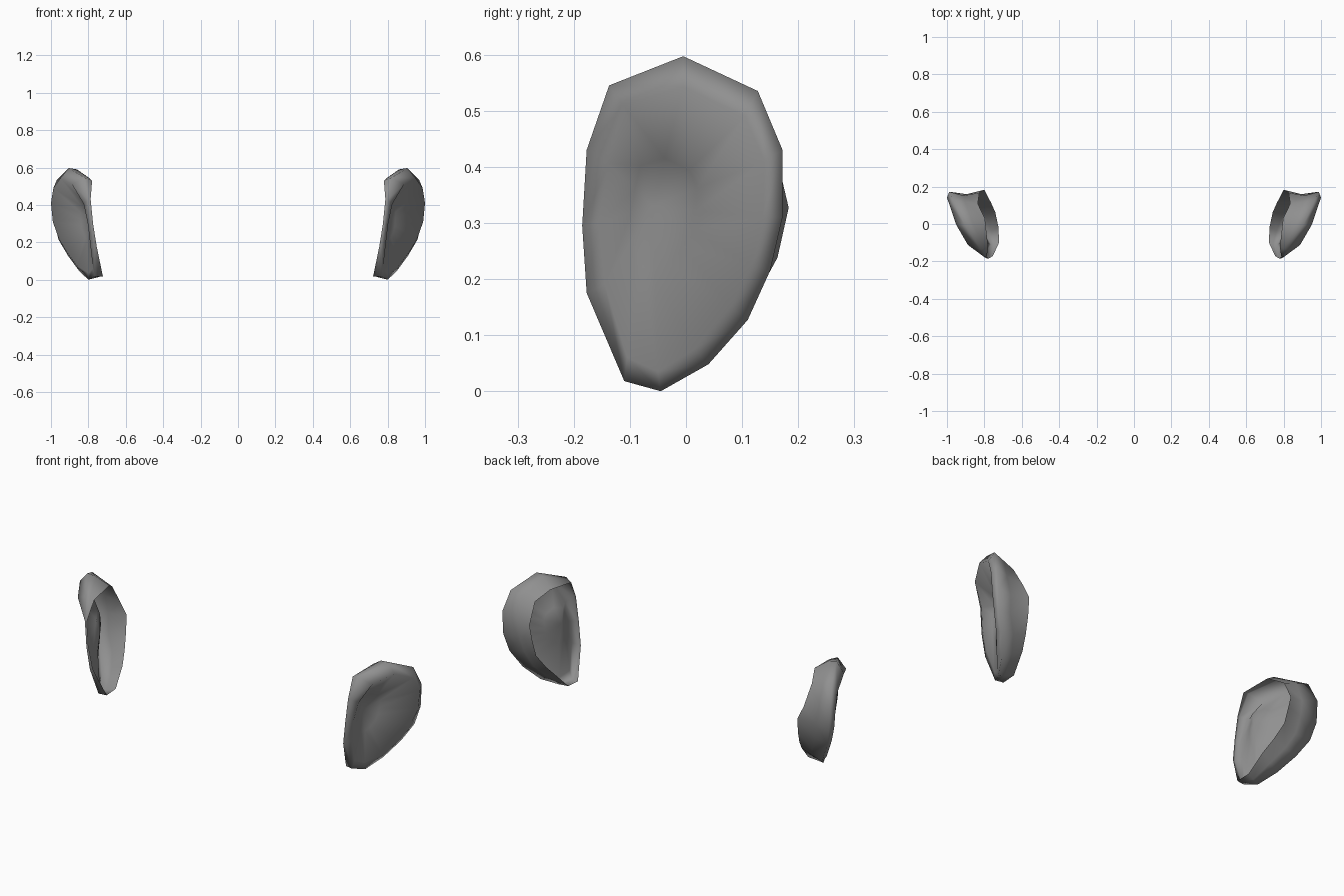
import bpy, bmesh
from mathutils import Vector

if "Cube" in bpy.data.objects:
    bpy.data.objects.remove(bpy.data.objects["Cube"])

grey = bpy.data.materials.new("warm_grey")
grey.diffuse_color = (0.28, 0.28, 0.28, 1)
grey.use_nodes = True
grey.node_tree.nodes["Principled BSDF"].inputs["Base Color"].default_value = grey.diffuse_color

# open edge against the head, clockwise from the top
BASE = [(.797, .03, .545), (.835, .108, .50), (.827, .167, .395), (.80, .183, .327),
        (.79, .163, .238), (.765, .115, .165), (.742, .064, .107), (.724, -.02, .02),
        (.722, -.10, .016), (.755, -.172, .175), (.775, -.183, .30),
        (.788, -.177, .43), (.78, -.125, .53)]
# outer rim, same order
RIM = [(.905, -.005, .597), (.968, .128, .535), (.988, .172, .43), (.982, .172, .31),
       (.96, .15, .215), (.908, .11, .127), (.85, .04, .048), (.80, -.045, 0),
       (.765, -.11, .018), (.77, -.177, .175), (.785, -.185, .295),
       (.80, -.177, .43), (.82, -.137, .545)]
# rolled lip just inside the rim
LIP = [(.95, -.005, .543), (.987, .105, .49), (1.0, .14, .41), (.99, .137, .31),
       (.96, .115, .225), (.917, .078, .15), (.86, .015, .075), (.80, -.05, .035),
       (.775, -.105, .06), (.79, -.145, .19), (.803, -.155, .30),
       (.825, -.138, .405), (.888, -.112, .51)]
# sideways shaping of the bowl
BOWL = [-.03, -.03, -.03, -.03, -.02, -.01, 0, .012, .012, .003, 0, -.005, -.03]
CENTRE = Vector((.79, -.06, .33))


def make_ear(name, side):
    bm = bmesh.new()
    base, rim, lip = ([Vector(p) for p in pts] for pts in (BASE, RIM, LIP))
    # waist of the outer shell: pinched at the back, raised at the top
    waist = [a.lerp(b, .52) for a, b in zip(base, rim)]
    waist[0] += Vector((.008, -.01, .018))
    for k in (2, 3, 4):
        waist[k].y -= .018
    bowl = [p.lerp(CENTRE, .6) + Vector((d, 0, 0)) for p, d in zip(lip, BOWL)]
    loops = []
    for ring in (base, waist, rim, lip, bowl):
        loops.append([bm.verts.new((p.x * side, p.y, p.z)) for p in ring])
    n = len(base)
    for a, b in zip(loops, loops[1:]):
        for i in range(n):
            j = (i + 1) % n
            bm.faces.new((a[i], a[j], b[j], b[i]))
    # floor of the bowl
    mid = bm.verts.new((CENTRE.x * side, CENTRE.y, CENTRE.z))
    for i in range(n):
        bm.faces.new((loops[-1][i], loops[-1][(i + 1) % n], mid))
    bmesh.ops.recalc_face_normals(bm, faces=bm.faces)
    # the bowl must point away from the head
    bm.normal_update()
    if sum(f.normal.x for f in mid.link_faces) * side < 0:
        bmesh.ops.reverse_faces(bm, faces=bm.faces)
    for f in bm.faces:
        f.smooth = True
    mesh = bpy.data.meshes.new(name)
    bm.to_mesh(mesh)
    bm.free()
    mesh.materials.append(grey)
    bpy.context.collection.objects.link(bpy.data.objects.new(name, mesh))


make_ear("right_ear", 1)
make_ear("left_ear", -1)
